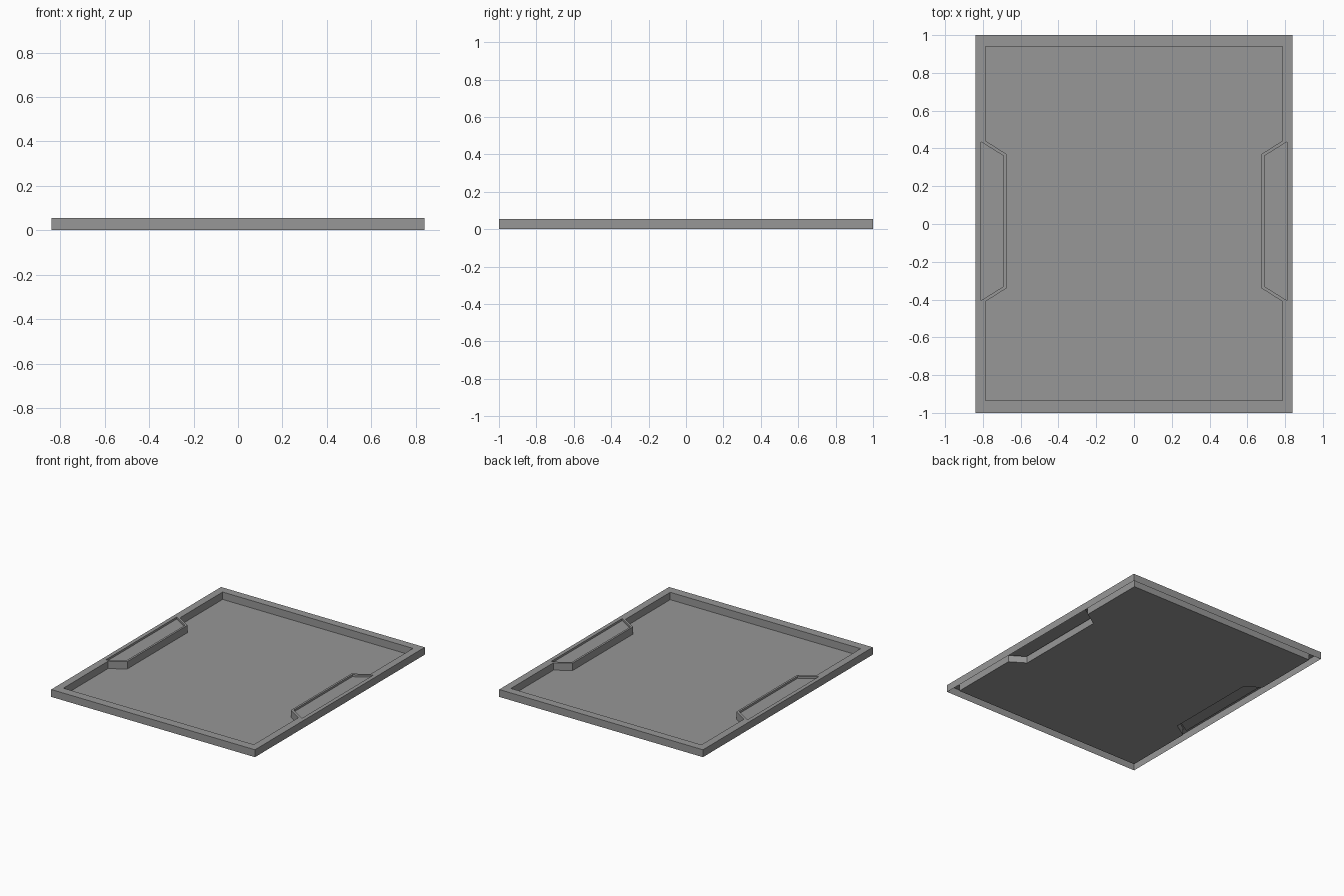
import bpy
import bmesh

cube = bpy.data.objects.get("Cube")
if cube:
    bpy.data.objects.remove(cube, do_unlink=True)

HALF_X, HALF_Y, TOP = 0.84, 1.0, 0.055
POCKET_Z = 0.04

grey = bpy.data.materials.new("mid_grey")
grey.use_nodes = True
colour = (0.31, 0.31, 0.31, 1)
grey.diffuse_color = colour
grey.node_tree.nodes["Principled BSDF"].inputs["Base Color"].default_value = colour


def mirrored(points):
    """The same points on the other side, in the same winding."""
    return [(-x, y) for x, y in reversed(points)]


def add_loop(bm, points, z):
    verts = [bm.verts.new((x, y, z)) for x, y in points]
    return [bm.edges.new((v, verts[i - 1])) for i, v in enumerate(verts)]


def drop(bm, loop, z):
    """Pull a vertical wall down from a loop and return its lower loop."""
    geom = bmesh.ops.extrude_edge_only(bm, edges=loop)["geom"]
    for v in geom:
        if isinstance(v, bmesh.types.BMVert):
            v.co.z = z
    return [e for e in geom if isinstance(e, bmesh.types.BMEdge)
            and all(abs(v.co.z - z) < 1e-5 for v in e.verts)]


def fill(bm, edges):
    bmesh.ops.triangle_fill(bm, edges=edges, use_beauty=True, normal=(0, 0, 1))


# Plan outlines: outer edge, inner edge with two side tabs, shallow tab pockets
outer = [(-HALF_X, -HALF_Y), (HALF_X, -HALF_Y), (HALF_X, HALF_Y), (-HALF_X, HALF_Y)]
side = [(0.785, -0.935), (0.785, -0.41), (0.675, -0.34),
        (0.675, 0.37), (0.785, 0.44), (0.785, 0.94)]
inner = side + mirrored(side)
pocket = [(0.81, -0.405), (0.69, -0.33), (0.69, 0.36), (0.81, 0.435)]

bm = bmesh.new()
outer_loop = add_loop(bm, outer, TOP)
inner_loop = add_loop(bm, inner, TOP)
pocket_loops = [add_loop(bm, p, TOP) for p in (pocket, mirrored(pocket))]

# Flat rim with its openings
fill(bm, outer_loop + inner_loop + pocket_loops[0] + pocket_loops[1])

# Outer skirt, open underneath
drop(bm, outer_loop, 0)

# Recess walls and floor
fill(bm, drop(bm, inner_loop, 0))

# Shallow pockets on the tabs
for loop in pocket_loops:
    fill(bm, drop(bm, loop, POCKET_Z))

# Make the sheet face up and outward
bmesh.ops.recalc_face_normals(bm, faces=bm.faces[:])
if sum(f.normal.z * f.calc_area() for f in bm.faces) < 0:
    bmesh.ops.reverse_faces(bm, faces=bm.faces[:])

mesh = bpy.data.meshes.new("tray_panel")
bm.to_mesh(mesh)
bm.free()
mesh.materials.append(grey)
bpy.context.collection.objects.link(bpy.data.objects.new("tray_panel", mesh))
